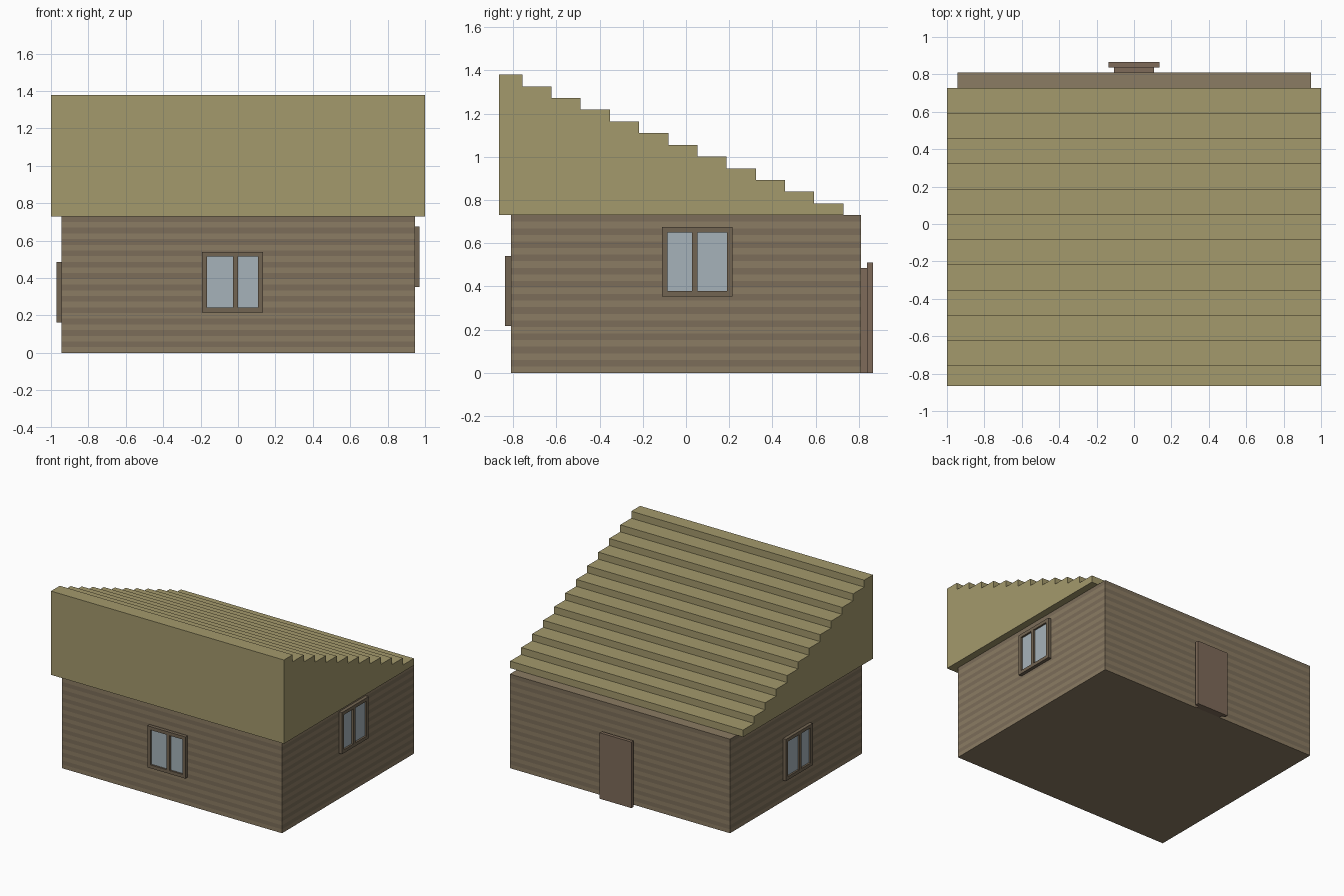
import bpy
import bmesh
from mathutils import Matrix
from math import radians

if "Cube" in bpy.data.objects:
    bpy.data.objects.remove(bpy.data.objects["Cube"])


def material(name, rgb):
    m = bpy.data.materials.new(name)
    m.diffuse_color = (*rgb, 1)
    m.use_nodes = True
    m.node_tree.nodes["Principled BSDF"].inputs["Base Color"].default_value = m.diffuse_color
    return m


ROOF = material("roof_straw", (0.37, 0.32, 0.15))
LOG = material("log_light", (0.26, 0.20, 0.125))
GAP = material("log_dark", (0.20, 0.155, 0.10))
FRAME = material("frame_wood", (0.17, 0.13, 0.085))
GLASS = material("glass", (0.38, 0.45, 0.49))
DOOR = material("door_wood", (0.21, 0.145, 0.10))


def finish(name, bm, *mats):
    bmesh.ops.recalc_face_normals(bm, faces=bm.faces)
    mesh = bpy.data.meshes.new(name)
    bm.to_mesh(mesh)
    bm.free()
    for m in mats:
        mesh.materials.append(m)
    obj = bpy.data.objects.new(name, mesh)
    bpy.context.collection.objects.link(obj)
    return obj


def add_box(bm, x, y, z):
    size = [b - a for a, b in (x, y, z)]
    mid = [(a + b) / 2 for a, b in (x, y, z)]
    mat = Matrix.Translation(mid) @ Matrix.Diagonal((*size, 1))
    bmesh.ops.create_cube(bm, size=1, matrix=mat)


def box(name, x, y, z, mat):
    bm = bmesh.new()
    add_box(bm, x, y, z)
    return finish(name, bm, mat)


# Walls: stacked flush bands in alternating log colours
W, D, H, ROWS = 0.945, 0.81, 0.73, 24
bm = bmesh.new()
rings = [[bm.verts.new((x, y, H * i / ROWS))
          for x, y in ((-W, -D), (W, -D), (W, D), (-W, D))]
         for i in range(ROWS + 1)]
for i, (lo, hi) in enumerate(zip(rings, rings[1:])):
    for k in range(4):
        n = (k + 1) % 4
        bm.faces.new((lo[k], lo[n], hi[n], hi[k])).material_index = i % 2
bm.faces.new(rings[0])
bm.faces.new(rings[-1])
finish("walls", bm, LOG, GAP)

# Roof: stepped profile extruded along x
STEPS, RISE, RUN, FRONT, BACK = 12, 0.65 / 12, 0.135, -0.865, 0.728
profile = [(FRONT, H), (BACK, H)]
for i in range(STEPS):
    y, z = BACK - i * RUN, H + (i + 1) * RISE
    profile += [(y, z), (y - RUN if i < STEPS - 1 else FRONT, z)]
bm = bmesh.new()
side = bm.faces.new([bm.verts.new((-1, y, z)) for y, z in profile])
out = bmesh.ops.extrude_face_region(bm, geom=[side])["geom"]
bmesh.ops.translate(bm, vec=(2, 0, 0),
                    verts=[v for v in out if isinstance(v, bmesh.types.BMVert)])
finish("stepped_roof", bm, ROOF)


# Windows: drawn facing -y, then turned onto their wall
def window(name, u0, u1, z0, z1, bar, wall, angle):
    b, t = 0.026, 0.026
    turn = Matrix.Rotation(radians(angle), 4, 'Z')
    bm = bmesh.new()
    y = (-wall - t, -wall)
    for x, z in (((u0, u1), (z0, z0 + b)), ((u0, u1), (z1 - b, z1)),
                 ((u0, u0 + b), (z0 + b, z1 - b)),
                 ((u1 - b, u1), (z0 + b, z1 - b)),
                 ((bar - b / 2, bar + b / 2), (z0 + b, z1 - b))):
        add_box(bm, x, y, z)
    frame = finish(name + "_frame", bm, FRAME)
    glass = box(name + "_glass", (u0 + b, u1 - b), (-wall - 0.012, -wall),
                (z0 + b, z1 - b), GLASS)
    for obj in (frame, glass):
        obj.data.transform(turn)


window("front_window", -0.193, 0.134, 0.217, 0.54, -0.014, D, 0)
window("right_window", -0.111, 0.216, 0.353, 0.676, 0.040, W, 90)
window("left_window", -0.160, 0.168, 0.163, 0.487, 0.018, W, -90)

# Back door: narrow backing with a wider slab in front
box("door_backing", (-0.108, 0.106), (D, 0.838), (0, 0.485), DOOR)
box("door_slab", (-0.137, 0.135), (0.838, 0.865), (0, 0.512), FRAME).data.materials[0] = DOOR
